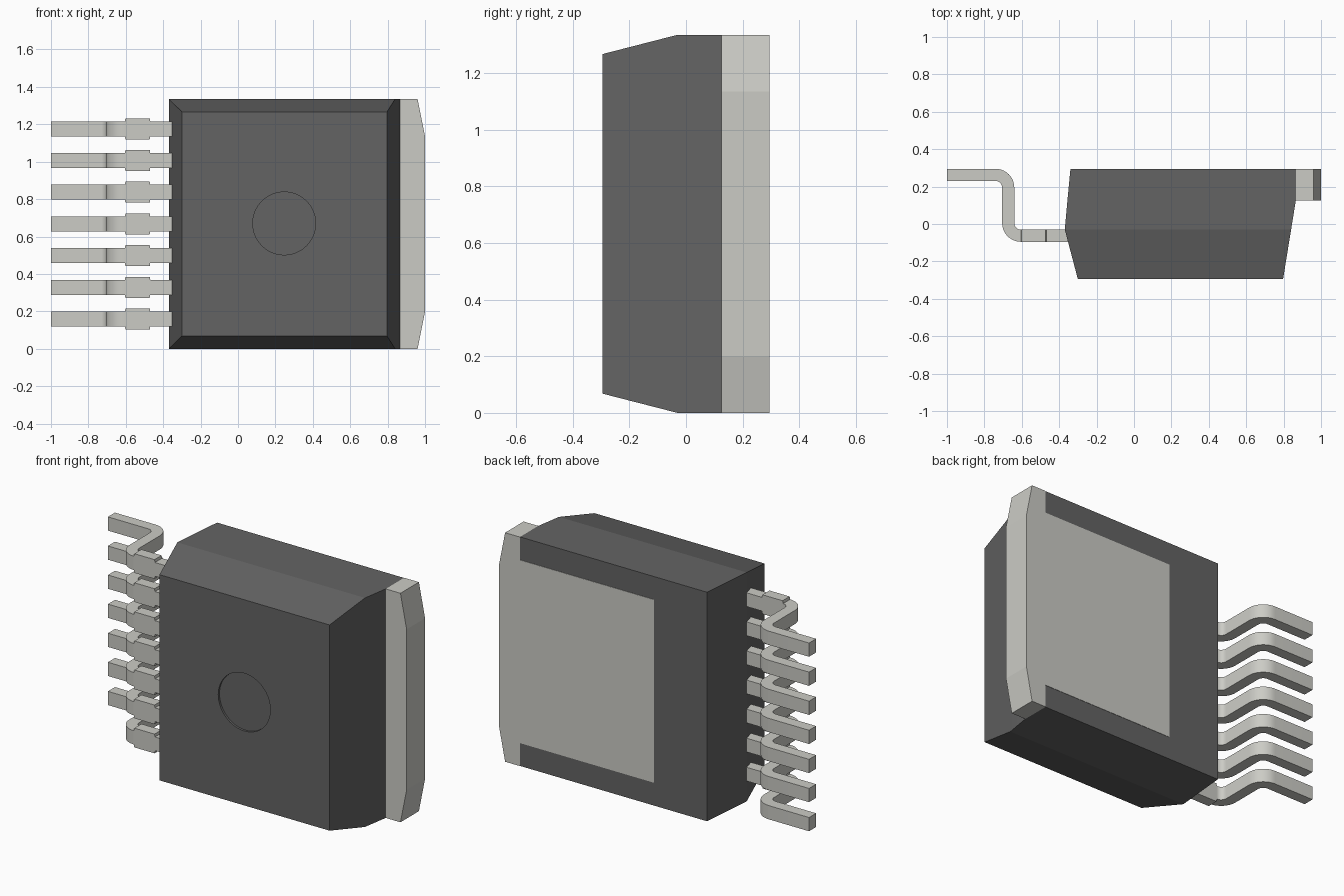
import bpy, bmesh, math
from mathutils import Vector

if "Cube" in bpy.data.objects:
    bpy.data.objects.remove(bpy.data.objects["Cube"])


def material(name, rgb):
    m = bpy.data.materials.new(name)
    m.diffuse_color = (*rgb, 1)
    m.use_nodes = True
    m.node_tree.nodes["Principled BSDF"].inputs["Base Color"].default_value = m.diffuse_color
    return m


PLASTIC = material("dark_plastic", (0.127, 0.127, 0.127))
METAL = material("light_metal", (0.6, 0.6, 0.56))
H = 1.335           # package height
MID = H / 2


def loft(name, rings, mat):
    """Skin a list of equal-length point rings and cap both ends."""
    bm = bmesh.new()
    rows = [[bm.verts.new(p) for p in ring] for ring in rings]
    n = len(rows[0])
    for a, b in zip(rows, rows[1:]):
        for i in range(n):
            j = (i + 1) % n
            bm.faces.new((a[i], a[j], b[j], b[i]))
    bm.faces.new(rows[0])
    bm.faces.new(rows[-1])
    bmesh.ops.recalc_face_normals(bm, faces=bm.faces)
    me = bpy.data.meshes.new(name)
    bm.to_mesh(me)
    bm.free()
    ob = bpy.data.objects.new(name, me)
    bpy.context.collection.objects.link(ob)
    me.materials.append(mat)
    return ob


def activate(ob):
    bpy.ops.object.select_all(action='DESELECT')
    ob.select_set(True)
    bpy.context.view_layer.objects.active = ob


# Moulded body: rectangles stacked along y (y, x min, x max, z inset)
sections = [(-0.295, -0.30, 0.797, 0.068), (-0.03, -0.37, 0.84, 0),
            (0.125, -0.356, 0.865, 0), (0.293, -0.34, 0.865, 0)]
body = loft("body", [[(a, y, s), (b, y, s), (b, y, H - s), (a, y, H - s)]
                     for y, a, b, s in sections], PLASTIC)

# Shallow round dimple in the front face
bpy.ops.mesh.primitive_cylinder_add(vertices=64, radius=0.168, depth=0.1,
                                    location=(0.247, -0.333, 0.67),
                                    rotation=(math.pi / 2, 0, 0))
cutter = bpy.context.object
cutter.name = "dimple_cutter"
cutter.hide_render = True
cutter.data.materials.append(PLASTIC)
cut = body.modifiers.new("dimple", 'BOOLEAN')
cut.object = cutter
cut.solver = 'EXACT'
activate(body)
bpy.ops.object.modifier_apply(modifier=cut.name)
bpy.data.objects.remove(cutter)
bpy.ops.object.shade_smooth_by_angle(angle=math.radians(10))

# Heat tab with chamfered outer corners and the exposed pad on the back
half = [(0.865, 0), (0.96, 0), (1.0, 0.2)]
outline = (half + [(x, H - z) for x, z in reversed(half)]
           + [(0.865, H - 0.134), (0, H - 0.134), (0, 0.134), (0.865, 0.134)])
loft("heat_tab", [[(x, y, z) for x, z in outline] for y in (0.125, 0.295)], METAL)

# Lead path: (x, y, direction angle, half width), with two round bends
T, R, STEPS = 0.0325, 0.0675, 10
NARROW, WIDE = 0.04, 0.056
path = [(-1.0, 0.2625, 0, NARROW)]
for i in range(STEPS + 1):
    a = math.pi / 2 * (1 - i / STEPS)
    path.append((-0.74 + R * math.cos(a), 0.195 + R * math.sin(a), a - math.pi / 2, NARROW))
for i in range(STEPS + 1):
    a = math.pi + math.pi / 2 * i / STEPS
    path.append((-0.605 + R * math.cos(a), 0.005 + R * math.sin(a), a - 1.5 * math.pi, NARROW))
path += [(x, -0.0625, 0, w) for x, w in
         [(-0.602, WIDE), (-0.472, WIDE), (-0.469, NARROW), (-0.34, NARROW)]]


def lead_ring(x, y, angle, w):
    p, n = Vector((x, y, 0)), Vector((-math.sin(angle), math.cos(angle), 0)) * T
    up = Vector((0, 0, w))
    return [p + n - up, p + n + up, p - n + up, p - n - up]


# Row of seven leads
first = loft("lead_1", [lead_ring(*s) for s in path], METAL)
activate(first)
bpy.ops.object.shade_smooth_by_angle(angle=math.radians(30))
for i in range(7):
    lead = first
    if i:
        lead = bpy.data.objects.new(f"lead_{i + 1}", first.data)
        bpy.context.collection.objects.link(lead)
        for mod in first.modifiers:
            copy = lead.modifiers.new(mod.name, mod.type)
            if mod.type == 'NODES':
                copy.node_group = mod.node_group
    lead.location.z = MID + (i - 3) * 0.1695
